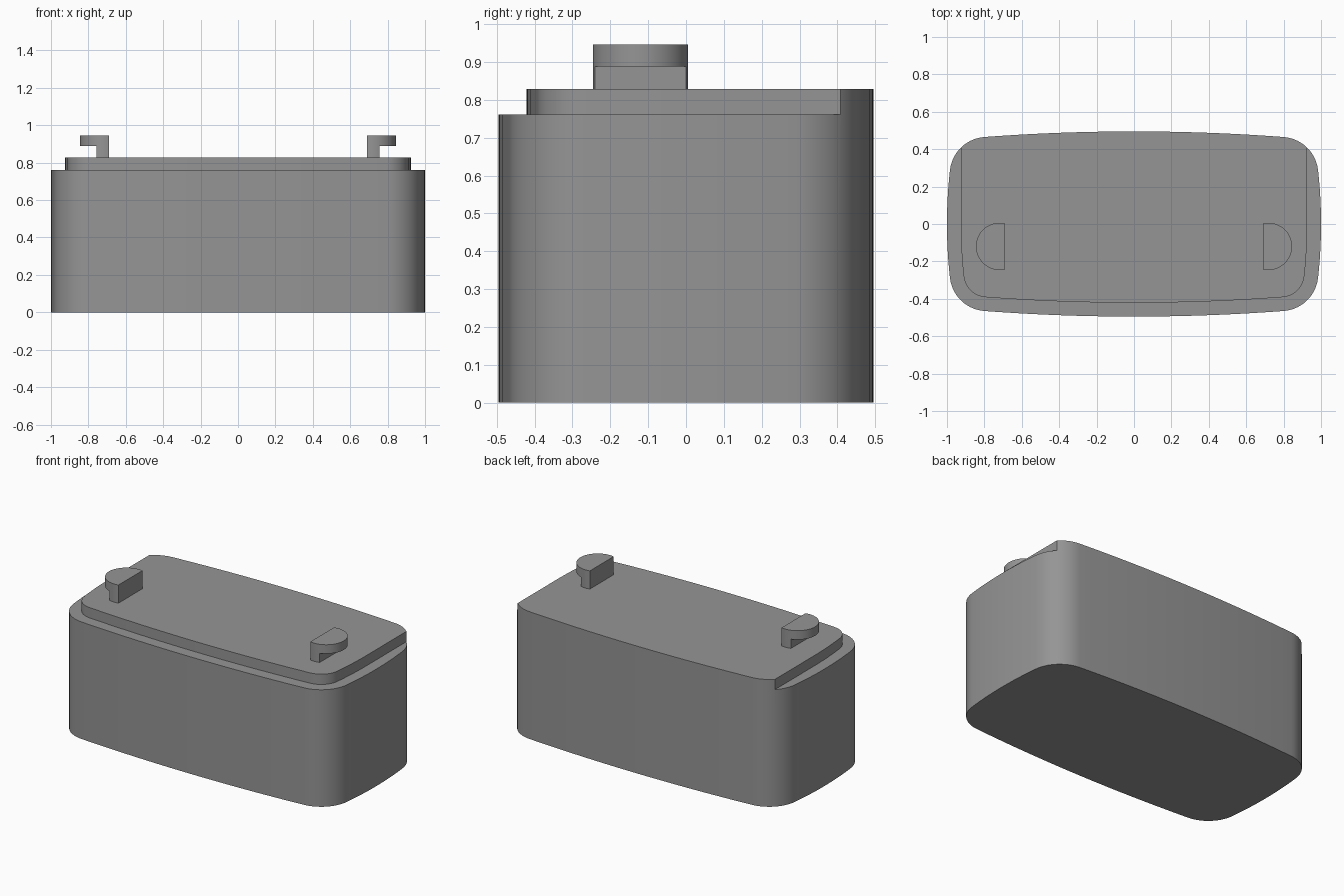
import bpy, bmesh, math

if "Cube" in bpy.data.objects:
    bpy.data.objects.remove(bpy.data.objects["Cube"])

TOP, STEP = 0.828, 0.761          # raised deck and ledge heights
HOOK_Z, HOOK_TOP = 0.888, 0.946   # underside and top of the hook heads

grey = bpy.data.materials.new("mid grey")
grey.diffuse_color = (0.3, 0.3, 0.3, 1)
grey.use_nodes = True
grey.node_tree.nodes["Principled BSDF"].inputs["Base Color"].default_value = grey.diffuse_color


def prism(name, pts, z0, z1):
    """Extrude a closed 2D profile between two heights."""
    bm = bmesh.new()
    face = bm.faces.new([bm.verts.new((x, y, z0)) for x, y in pts])
    ext = bmesh.ops.extrude_face_region(bm, geom=[face])
    bmesh.ops.translate(bm, vec=(0, 0, z1 - z0),
                        verts=[g for g in ext["geom"] if isinstance(g, bmesh.types.BMVert)])
    bmesh.ops.recalc_face_normals(bm, faces=bm.faces[:])
    me = bpy.data.meshes.new(name)
    bm.to_mesh(me)
    bm.free()
    me.materials.append(grey)
    ob = bpy.data.objects.new(name, me)
    bpy.context.collection.objects.link(ob)
    return ob


def cut(ob, cutter):
    """Subtract the cutter, then shade the curved walls smooth."""
    mod = ob.modifiers.new("cut", 'BOOLEAN')
    mod.operation, mod.solver, mod.object = 'DIFFERENCE', 'EXACT', cutter
    bpy.ops.object.select_all(action='DESELECT')
    bpy.context.view_layer.objects.active = ob
    ob.select_set(True)
    bpy.ops.object.modifier_apply(modifier="cut")
    bpy.data.objects.remove(cutter)
    bpy.ops.object.shade_smooth_by_angle(angle=math.radians(30))


def corner(inset):
    """Quarter outline: bulged end, round corner, bulged long side."""
    a, b, R1, R2, r = 1.0, 0.495, 2.6, 10.7, 0.2
    c1, c2 = a - R1, b - R2
    cx, cy = 0.79, 0.27
    for _ in range(30):           # corner centre tangent to both bulges
        cx = c1 + math.sqrt((R1 - r) ** 2 - cy ** 2)
        cy = c2 + math.sqrt((R2 - r) ** 2 - cx ** 2)
    t1 = math.atan2(cy, cx - c1)
    t2 = math.atan2(cy - c2, cx)

    def arc(x, y, rad, s, e, n):
        return [(x + rad * math.cos(s + (e - s) * i / n),
                 y + rad * math.sin(s + (e - s) * i / n)) for i in range(n)]
    return (arc(c1, 0, R1 - inset, 0, t1, 6)
            + arc(cx, cy, r - inset, t1, t2, 14)
            + arc(0, c2, R2 - inset, t2, math.pi / 2, 10)
            + [(0, b - inset)])


# Main body with bulged walls and rounded corners
q = corner(0)
half = q + [(-x, y) for x, y in q[-2::-1]]
body = prism("body", half + [(x, -y) for x, y in half[-2:0:-1]], 0, TOP)

# Ledge around the front and both ends, leaving the raised deck
q = [(x, -y) for x, y in corner(0.074)]
inner = [(0.926, 0.7)] + q + [(-x, y) for x, y in q[-2::-1]] + [(-0.926, 0.7)]
outer = [(-1.2, 0.7), (-1.2, -0.7), (1.2, -0.7), (1.2, 0.7)]
cut(body, prism("ledge_cutter", inner + outer, STEP, 1.0))

# Outward-facing half-round hooks
CX, CY, R, FLAT = 0.719, -0.12, 0.126, 0.69
a0 = math.acos((FLAT - CX) / R)
for side, name in ((-1, "left_hook"), (1, "right_hook")):
    d = [(side * (CX + R * math.cos(t)), CY + R * math.sin(t))
         for t in (-a0 + 2 * a0 * i / 36 for i in range(37))]
    hook = prism(name, d, TOP, HOOK_TOP)
    box = [(side * x, y) for x, y in ((0.756, -0.4), (1, -0.4), (1, 0.2), (0.756, 0.2))]
    cut(hook, prism("hook_cutter", box, 0.7, HOOK_Z))
